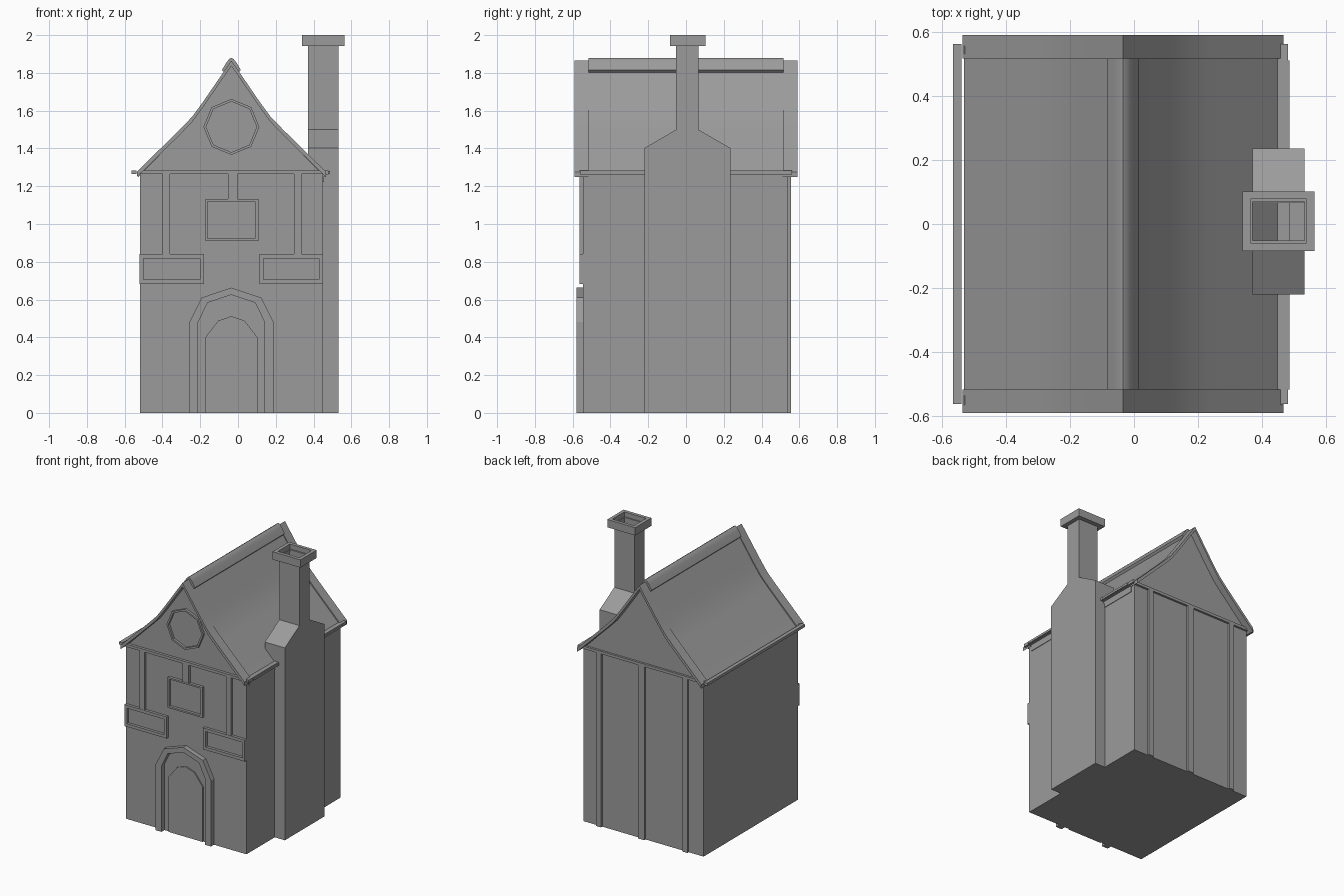
import bpy, bmesh, math

if "Cube" in bpy.data.objects:
    bpy.data.objects.remove(bpy.data.objects["Cube"])

CX = -0.035                      # ridge line / house centre in x
FRONT, BACK = -0.545, 0.54       # wall planes
AXES = {'y': lambda a, b, d: (a, d, b),    # profile (x, z) pushed along y
        'x': lambda a, b, d: (d, a, b),    # profile (y, z) pushed along x
        'z': lambda a, b, d: (a, b, d)}    # profile (x, y) pushed along z

stone = bpy.data.materials.new("dark_grey")
stone.diffuse_color = (0.33, 0.33, 0.33, 1)
stone.use_nodes = True
stone.node_tree.nodes["Principled BSDF"].inputs["Base Color"].default_value = stone.diffuse_color


def finish(name, bm):
    bmesh.ops.recalc_face_normals(bm, faces=bm.faces)
    me = bpy.data.meshes.new(name)
    bm.to_mesh(me)
    bm.free()
    me.materials.append(stone)
    ob = bpy.data.objects.new(name, me)
    bpy.context.collection.objects.link(ob)
    return ob


def prism(name, pts, d0, d1, axis='y', open_face=None):
    bm, f, n = bmesh.new(), AXES[axis], len(pts)
    lo = [bm.verts.new(f(a, b, d0)) for a, b in pts]
    hi = [bm.verts.new(f(a, b, d1)) for a, b in pts]
    bm.faces.new(lo)
    bm.faces.new(hi)
    for i in range(n):
        if i != open_face:
            j = (i + 1) % n
            bm.faces.new((lo[i], lo[j], hi[j], hi[i]))
    return finish(name, bm)


def ring(name, outer, inner, d0, d1, axis='y'):
    bm, f, n = bmesh.new(), AXES[axis], len(outer)
    loops = [[bm.verts.new(f(a, b, d)) for a, b in pts]
             for pts, d in ((outer, d0), (outer, d1), (inner, d1), (inner, d0))]
    for k in range(4):
        p, q = loops[k], loops[(k + 1) % 4]
        for i in range(n):
            j = (i + 1) % n
            bm.faces.new((p[i], p[j], q[j], q[i]))
    return finish(name, bm)


def rect(a0, a1, b0, b1):
    return [(a0, b0), (a1, b0), (a1, b1), (a0, b1)]


def box(name, x0, x1, y0, y1, z0, z1):
    return prism(name, rect(x0, x1, z0, z1), y0, y1)


def mirrored(half):
    """Half profile given from the centre outwards -> full left-to-right path."""
    return [(CX - a, b) for a, b in half[:0:-1]] + [(CX + a, b) for a, b in half]


def strip(half, drop):
    path = mirrored(half)
    return path + [(a, b - drop) for a, b in reversed(path)]


def smooth(ob):
    bpy.ops.object.select_all(action='DESELECT')
    bpy.context.view_layer.objects.active = ob
    ob.select_set(True)
    bpy.ops.object.shade_smooth_by_angle(angle=math.radians(35))


# Flared roof curve, from the ridge outwards
curve = [(0, 1.857), (0.15, 1.636), (0.205, 1.560), (0.27, 1.492), (0.495, 1.268)]

# House body with both gables
gable = [(a, b - 0.015) for a, b in curve[:-1]] + [(0.475, 1.27)]
prism("house_body", mirrored(gable + [(0.485, 1.27), (0.485, 0)]), FRONT, BACK)

# Roof slopes and raised end strips
smooth(prism("roof", strip(curve, 0.02), -0.517, 0.517))
verge = [(a * 1.012, b + 0.008) for a, b in curve]
for name, y0, y1 in (("front_verge", -0.59, -0.517), ("back_verge", 0.517, 0.59)):
    smooth(prism(name, strip(verge, 0.028), y0, y1))

# Rounded ridge cap with undercut edges
cap_top = mirrored([(0, 1.88), (0.012, 1.873), (0.026, 1.855), (0.05, 1.815)])
cap_under = mirrored([(0, 1.855), (0.036, 1.80)])
smooth(prism("ridge_cap", cap_top + cap_under[::-1], -0.517, 0.517))

# Eaves: gutters on both sides, board on the wall under the right one
box("left_gutter", -0.565, -0.538, -0.562, 0.562, 1.264, 1.284)
box("right_gutter", 0.448, 0.48, -0.562, 0.562, 1.262, 1.284)
box("right_gutter_lip", 0.475, 0.486, -0.517, 0.51, 1.264, 1.28)
box("right_eave_board", 0.44, 0.454, -0.517, 0.51, 1.222, 1.262)

# Timber beams and posts on the two gable walls
box("front_beam", -0.53, 0.46, -0.565, FRONT + 0.01, 1.264, 1.284)
box("back_beam", -0.53, 0.46, BACK - 0.01, 0.555, 1.264, 1.284)
for side, x0, x1, z0 in (("left", -0.40, -0.36, 0.83), ("middle", -0.053, -0.003, 1.13),
                         ("right", 0.297, 0.337, 0.83)):
    box(side + "_front_post", x0, x1, -0.563, FRONT + 0.01, z0, 1.266)
    box(side + "_back_post", x0, x1, BACK - 0.01, 0.555, 0, 1.266)

# Window frames
for name, o, i in (
        ("left_window_frame", (-0.521, -0.18, 0.683, 0.84), (-0.50, -0.20, 0.705, 0.818)),
        ("right_window_frame", (0.113, 0.45, 0.683, 0.84), (0.135, 0.43, 0.705, 0.818)),
        ("upper_window_frame", (-0.173, 0.108, 0.91, 1.132), (-0.162, 0.09, 0.922, 1.12))):
    ring(name, rect(*o), rect(*i), -0.565, FRONT + 0.01)


# Octagonal gable window
def octagon(r):
    return [(CX + r * math.sin(k * math.pi / 4), 1.514 + r * math.cos(k * math.pi / 4))
            for k in range(8)]


ring("gable_window_frame", octagon(0.148), octagon(0.134), -0.562, FRONT + 0.01)

# Arched door surround and door
arch_out = mirrored([(0, 0.663), (0.158, 0.61), (0.223, 0.48), (0.223, 0)])
arch_in = mirrored([(0, 0.625), (0.126, 0.583), (0.176, 0.48), (0.176, 0)])
prism("door_surround", arch_out + arch_in[::-1], -0.58, FRONT + 0.01)
prism("door", mirrored([(0, 0.512), (0.07, 0.488), (0.138, 0.40), (0.138, 0)]),
      -0.553, FRONT + 0.01)

# Chimney: wide base, sloped shoulders, open flue
prism("chimney", [(-0.052, 1.95), (-0.052, 1.5), (-0.22, 1.402), (-0.22, 0),
                  (0.235, 0), (0.235, 1.402), (0.065, 1.5), (0.065, 1.95)],
      0.37, 0.532, 'x', open_face=7)
ring("chimney_cap", rect(0.338, 0.563, -0.085, 0.102), rect(0.364, 0.538, -0.06, 0.078),
     1.943, 2.0, 'z')
ring("chimney_lip", rect(0.35, 0.55, -0.07, 0.09), rect(0.37, 0.532, -0.052, 0.068),
     1.944, 1.965, 'z')
